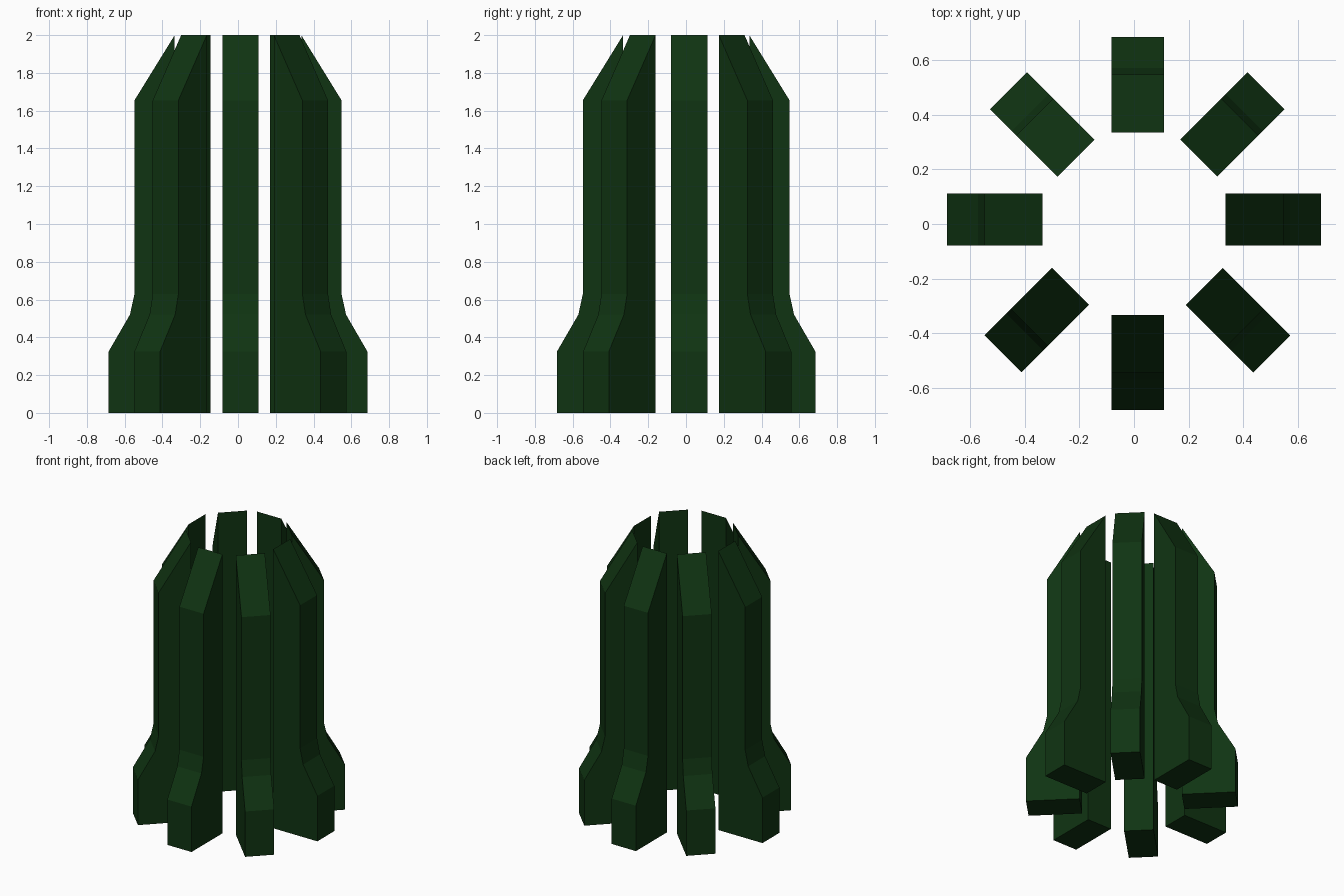
import bpy, bmesh, math
from mathutils import Vector, Matrix

cube = bpy.data.objects.get("Cube")
if cube:
    bpy.data.objects.remove(cube, do_unlink=True)

# Single dark green paint
green = bpy.data.materials.new("dark_green")
green.use_nodes = True
color = (0.005, 0.034, 0.006, 1)
green.diffuse_color = color
green.node_tree.nodes["Principled BSDF"].inputs["Base Color"].default_value = color

# Fin outline: (distance from the axis, height)
PROFILE = [(0.335, 0), (0.685, 0), (0.685, 0.325), (0.572, 0.52),
           (0.548, 0.63), (0.548, 1.655), (0.335, 2)]
WIDTH = 0.192

# Fins sit slightly off the exact ring: name -> (angle, x shift, y shift)
FINS = {
    "left_fin": (0, 0, 0.0165),
    "back_left_fin": (45, 0, 0.005),
    "back_fin": (90, 0.0135, 0),
    "back_right_fin": (135, 0.024, 0.005),
    "right_fin": (180, 0, 0.0165),
    "front_right_fin": (225, 0.004, 0.008),
    "front_fin": (270, 0.0135, 0.002),
    "front_left_fin": (315, 0.021, 0.008),
}


def make_fin(name, angle, dx, dy):
    """Extrude the outline sideways and swing it into place."""
    bm = bmesh.new()
    face = bm.faces.new([bm.verts.new((r, -WIDTH / 2, z)) for r, z in PROFILE])
    ext = bmesh.ops.extrude_face_region(bm, geom=[face])
    moved = [v for v in ext["geom"] if isinstance(v, bmesh.types.BMVert)]
    bmesh.ops.translate(bm, verts=moved, vec=(0, WIDTH, 0))
    bmesh.ops.recalc_face_normals(bm, faces=bm.faces)
    place = (Matrix.Translation(Vector((dx, dy, 0)))
             @ Matrix.Rotation(math.radians(angle), 4, 'Z'))
    bm.transform(place)
    mesh = bpy.data.meshes.new(name)
    bm.to_mesh(mesh)
    bm.free()
    mesh.materials.append(green)
    bpy.context.collection.objects.link(bpy.data.objects.new(name, mesh))


for fin_name, (turn, shift_x, shift_y) in FINS.items():
    make_fin(fin_name, turn, shift_x, shift_y)
